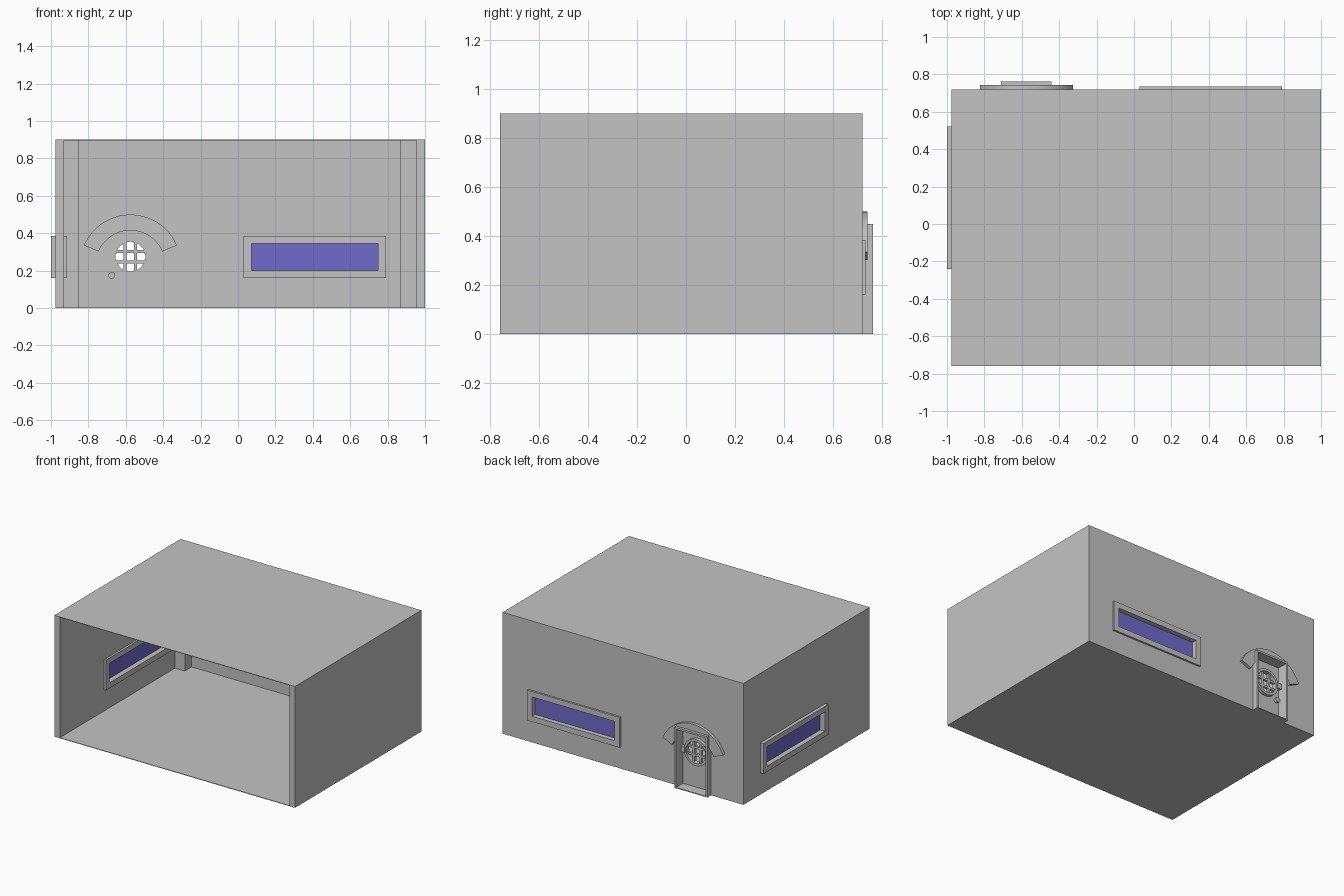
import bpy, bmesh, math
from mathutils import Matrix

old = bpy.data.objects.get("Cube")
if old:
    bpy.data.objects.remove(old)


def material(name, rgb):
    m = bpy.data.materials.new(name)
    m.use_nodes = True
    m.diffuse_color = (*rgb, 1)
    m.node_tree.nodes["Principled BSDF"].inputs["Base Color"].default_value = (*rgb, 1)
    return m


GREY = material("light grey", (0.55, 0.55, 0.55))
BLUE = material("window blue", (0.16, 0.145, 0.59))


def finish(name, bm, mat):
    bmesh.ops.recalc_face_normals(bm, faces=bm.faces)
    mesh = bpy.data.meshes.new(name)
    bm.to_mesh(mesh)
    bm.free()
    mesh.materials.append(mat)
    ob = bpy.data.objects.new(name, mesh)
    bpy.context.collection.objects.link(ob)
    return ob


def box(name, x, y, z, mat=GREY):
    """Box from (low, high) pairs."""
    bm = bmesh.new()
    bmesh.ops.create_cube(bm, size=1)
    for v in bm.verts:
        v.co = [(a + b) / 2 + c * (b - a) for c, (a, b) in zip(v.co, (x, y, z))]
    return finish(name, bm, mat)


def disc(name, x, z, radius, y, sides=32):
    """Cylinder lying along y."""
    bm = bmesh.new()
    bmesh.ops.create_cone(bm, cap_ends=True, segments=sides, radius1=radius,
                          radius2=radius, depth=y[1] - y[0])
    bm.transform(Matrix.Translation((x, sum(y) / 2, z)) @ Matrix.Rotation(math.pi / 2, 4, 'X'))
    return finish(name, bm, GREY)


def cut(ob, cutter):
    mod = ob.modifiers.new("cut", 'BOOLEAN')
    mod.operation, mod.solver, mod.object = 'DIFFERENCE', 'EXACT', cutter
    bpy.context.view_layer.objects.active = ob
    bpy.ops.object.modifier_apply(modifier=mod.name)
    bpy.data.objects.remove(cutter)


def smooth(ob):
    bpy.ops.object.select_all(action='DESELECT')
    ob.select_set(True)
    bpy.context.view_layer.objects.active = ob
    bpy.ops.object.shade_smooth_by_angle()


# Shell, open at the front
L, R, F, B, H = -0.975, 1.0, -0.76, 0.72, 0.90
T, SKIN = 0.045, 0.004
IN = B - 0.05
box("floor", (L, R), (F, B), (0, SKIN))
box("roof", (L, R), (F, B), (H - SKIN, H))
left_wall = box("left_wall", (R - T, R), (F, B), (SKIN, H - SKIN))
right_wall = box("right_wall", (L, L + T), (F, B), (SKIN, H - SKIN))
back_wall = box("back_wall", (L + T, R - T), (IN, B), (SKIN, H - SKIN))

# Posts in the rear corners
box("right_corner_post", (L + T, -0.85), (IN - 0.08, IN), (SKIN, H - SKIN))
box("left_corner_post", (0.87, R - T), (IN - 0.08, IN), (SKIN, H - SKIN))

# Windows: frame around an opening, with a pane set back in it
LOW, HIGH, RIM = 0.16, 0.385, 0.041


def window(name, wall, along_x, span, depth, pane):
    def piece(part, s, d, z, mat=GREY):
        return box(name + part, *((s, d) if along_x else (d, s)), z, mat)
    inner = (span[0] + RIM, span[1] - RIM)
    opening = (LOW + RIM, HIGH - RIM)
    wide = (depth[0] - 0.1, depth[1] + 0.1)
    frame = piece("_frame", span, depth, (LOW, HIGH))
    cut(frame, piece("_cutter", inner, wide, opening))
    cut(wall, piece("_cutter", span, wide, (LOW, HIGH)))
    piece("_pane", inner, pane, opening, BLUE)


window("back_window", back_wall, True, (0.03, 0.79), (IN - 0.015, B + 0.014), (0.69, 0.698))
window("side_window", right_wall, False, (-0.24, 0.52), (-1.0, -0.915), (-0.962, -0.954))

# Doorway: recess in the back wall with a thin projecting surround
DX, DZ = -0.575, 0.275
X0, X1, OUT, TOP, JAMB = -0.71, -0.44, 0.763, 0.45, 0.014
DOOR = IN + 0.012
cut(back_wall, box("cutter", (X0, X1), (DOOR, 1), (-1, TOP)))
cut(back_wall, disc("cutter", DX, DZ, 0.08, (0, 1)))
box("right_jamb", (X0, X0 + JAMB), (DOOR, OUT), (0, TOP))
box("left_jamb", (X1 - JAMB, X1), (DOOR, OUT), (0, TOP))
box("door_lintel", (X0 + JAMB, X1 - JAMB), (DOOR, OUT), (TOP - JAMB, TOP))
box("door_sill", (X0 + JAMB, X1 - JAMB), (DOOR, OUT), (0, 0.006))

# Round hatch with a barred opening, lugs and a knob
ring = disc("hatch_ring", DX, DZ, 0.098, (DOOR, DOOR + 0.025))
cut(ring, disc("cutter", DX, DZ, 0.08, (0, 1)))
smooth(ring)
BAR = 0.008
for i, s in enumerate((-1, 1)):
    c = s * 0.028
    box(f"upright_bar_{i}", (DX + c - BAR, DX + c + BAR), (IN + 0.002, DOOR + 0.01),
        (DZ - 0.077, DZ + 0.077))
    box(f"cross_bar_{i}", (DX - 0.077, DX + 0.077), (IN + 0.003, DOOR + 0.009),
        (DZ + c - BAR, DZ + c + BAR))
    e = DX + s * 0.1
    box(f"hatch_lug_{i}", (e - 0.016, e + 0.016), (DOOR, DOOR + 0.035), (DZ - 0.02, DZ + 0.02))
smooth(disc("door_knob", -0.675, 0.175, 0.018, (IN - 0.02, DOOR + 0.02), 16))

# Curved hood over the doorway, showing on both sides of the wall
CZ, STEPS = 0.23, 24
angles = [math.radians(23 + 134 * i / STEPS) for i in range(STEPS + 1)]
outline = [(0.27, a) for a in angles] + [(0.185, a) for a in reversed(angles)]


def hood(name, y0, y1):
    bm = bmesh.new()
    face = bm.faces.new([bm.verts.new((DX + r * math.cos(a), y0, CZ + r * math.sin(a)))
                         for r, a in outline])
    side = bmesh.ops.extrude_face_region(bm, geom=[face])["geom"]
    bmesh.ops.translate(bm, vec=(0, y1 - y0, 0),
                        verts=[v for v in side if isinstance(v, bmesh.types.BMVert)])
    return finish(name, bm, GREY)


outer = hood("outer_hood", B - 0.002, B + 0.022)
cut(outer, box("cutter", (X0 + JAMB, X1 - JAMB), (0, 1), (0, TOP - JAMB)))
smooth(outer)
smooth(hood("inner_hood", IN - 0.012, IN + 0.002))
